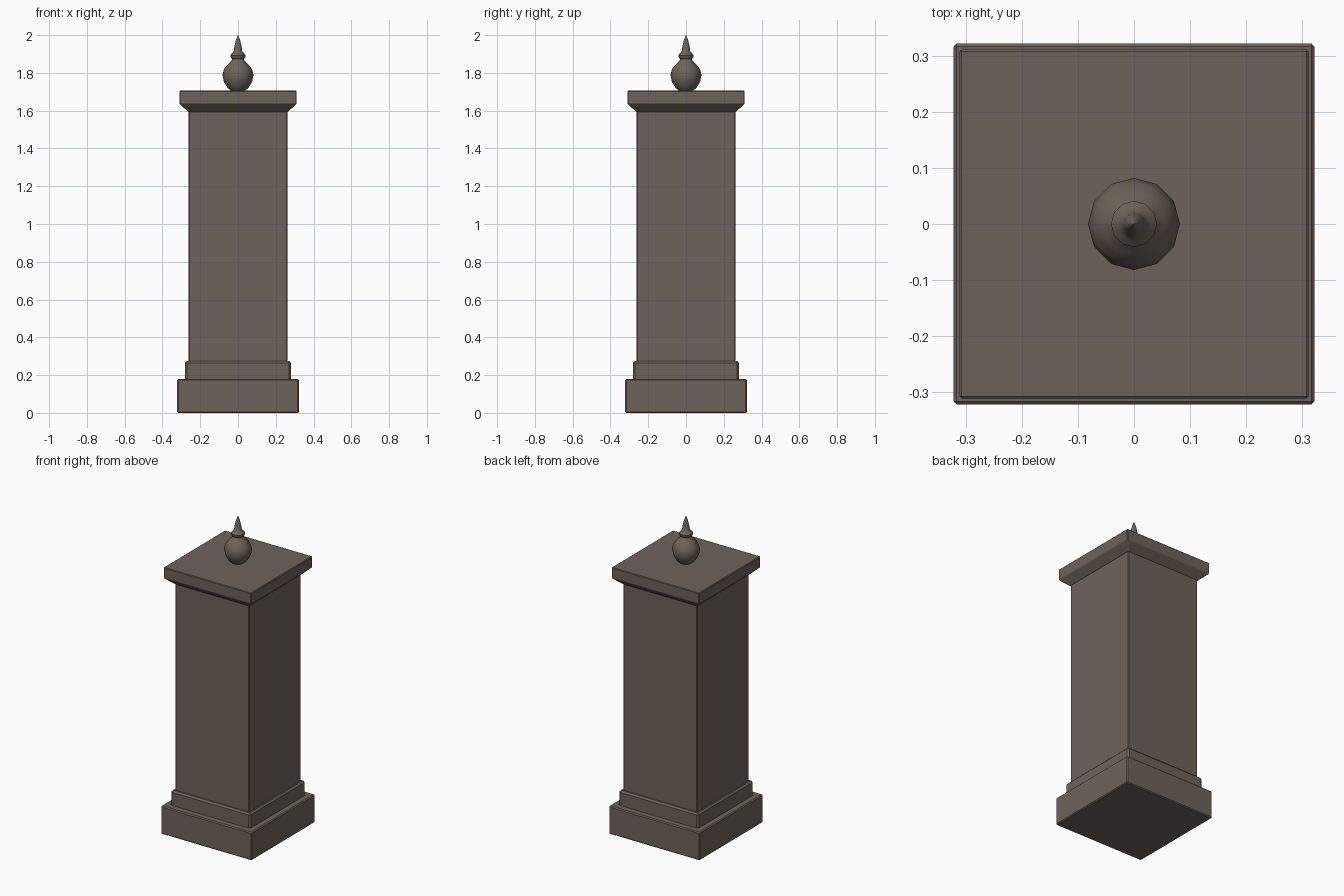
import bpy
import bmesh
from math import cos, sin, pi, radians

if "Cube" in bpy.data.objects:
    bpy.data.objects.remove(bpy.data.objects["Cube"])

stone = bpy.data.materials.new("brown_stone")
stone.use_nodes = True
colour = (0.155, 0.125, 0.102, 1)
stone.diffuse_color = colour
stone.node_tree.nodes["Principled BSDF"].inputs["Base Color"].default_value = colour


def loft(name, profile, sides, start=0.0, bevel=0.0, smooth=None):
    """Stack regular rings of (radius, height) and cap both ends."""
    bm = bmesh.new()
    rings = []
    for r, z in profile:
        angles = [start + 2 * pi * i / sides for i in range(sides)]
        rings.append([bm.verts.new((r * cos(a), r * sin(a), z)) for a in angles])
    for low, high in zip(rings, rings[1:]):
        for i in range(sides):
            j = (i + 1) % sides
            bm.faces.new((low[i], low[j], high[j], high[i]))
    bm.faces.new(rings[0][::-1])
    bm.faces.new(rings[-1])
    mesh = bpy.data.meshes.new(name)
    bm.to_mesh(mesh)
    bm.free()
    obj = bpy.data.objects.new(name, mesh)
    bpy.context.collection.objects.link(obj)
    mesh.materials.append(stone)
    if bevel:
        mod = obj.modifiers.new("chamfer", "BEVEL")
        mod.width = bevel
        mod.segments = 1
        mod.limit_method = "ANGLE"
        mod.angle_limit = radians(30)
    if smooth:
        bpy.ops.object.select_all(action="DESELECT")
        obj.select_set(True)
        bpy.context.view_layer.objects.active = obj
        bpy.ops.object.shade_smooth_by_angle(angle=radians(smooth))
    return obj


def square(name, profile, bevel):
    """Square block given by (half width, height) steps."""
    return loft(name, [(h * 2 ** 0.5, z) for h, z in profile], 4, pi / 4, bevel)


# Square masonry, from the ground up
square("plinth", [(0.322, 0), (0.322, 0.18)], 0.006)
square("plinth_step", [(0.281, 0.17), (0.281, 0.274)], 0.01)
square("shaft", [(0.262, 0.26), (0.262, 1.61)], 0.005)
square("cap", [(0.262, 1.592), (0.311, 1.637), (0.311, 1.706)], 0.004)

# Turned finial: ball, collar and spire
loft("finial", [
    (0.036, 1.704), (0.058, 1.724), (0.075, 1.754), (0.082, 1.79),
    (0.074, 1.82), (0.055, 1.845), (0.034, 1.865), (0.031, 1.873),
    (0.040, 1.882), (0.041, 1.893), (0.030, 1.905), (0.023, 1.913),
    (0.019, 1.94), (0.011, 1.975), (0.001, 2.0),
], 12, smooth=40)
